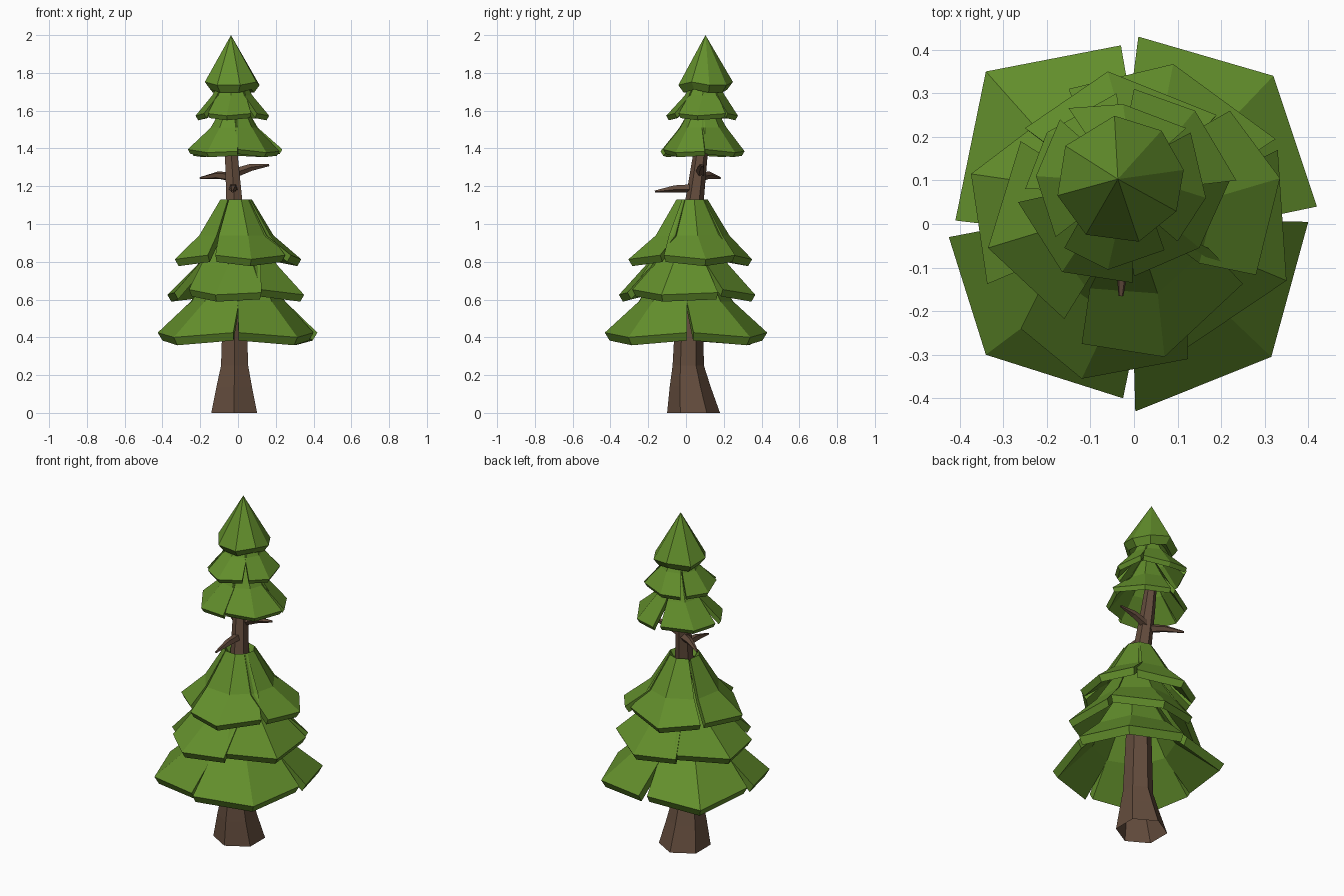
import bpy, bmesh, math
from mathutils import Vector

if "Cube" in bpy.data.objects:
    bpy.data.objects.remove(bpy.data.objects["Cube"])


def material(name, col):
    m = bpy.data.materials.new(name)
    m.diffuse_color = (*col, 1)
    m.use_nodes = True
    m.node_tree.nodes["Principled BSDF"].inputs["Base Color"].default_value = m.diffuse_color
    return m


GREEN = material("pine green", (0.125, 0.275, 0.025))
BROWN = material("bark brown", (0.125, 0.072, 0.046))


def finish(bm, name, mat):
    bmesh.ops.recalc_face_normals(bm, faces=bm.faces)
    me = bpy.data.meshes.new(name)
    bm.to_mesh(me)
    bm.free()
    me.materials.append(mat)
    ob = bpy.data.objects.new(name, me)
    bpy.context.collection.objects.link(ob)
    return ob


def tube(name, stations, sides, mat):
    """Loft regular polygons along stations (centre, radius, axis); the start stays open."""
    bm = bmesh.new()
    rings = []
    for c, r, axis in stations:
        q = Vector((0, 0, 1)).rotation_difference(Vector(axis))
        ring = []
        for i in range(sides):
            a = math.tau * (i / sides - 0.25)
            ring.append(bm.verts.new(Vector(c) + q @ Vector((r * math.cos(a), r * math.sin(a), 0))))
        rings.append(ring)
    for lo, hi in zip(rings, rings[1:]):
        for i in range(sides):
            j = (i + 1) % sides
            bm.faces.new((lo[i], lo[j], hi[j], hi[i]))
    bm.faces.new(rings[-1])
    return finish(bm, name, mat)


def add_panel(bm, centre, rim, rows, thick):
    """One thick bough: three columns wide; rim gives (angle, radius, z) per column."""
    mid_angle = (rim[0][0] + rim[2][0]) / 2

    def grid(dr, dz):
        g = []
        for r, z in rows:
            g.append([(mid_angle + s * 46, r, z) for s in (-1, 0, 1)])
        g.append(rim)
        return [[bm.verts.new((centre[0] + (r - dr) * math.cos(math.radians(a)),
                               centre[1] + (r - dr) * math.sin(math.radians(a)),
                               z + dz)) for a, r, z in line] for line in g]
    out, inn = grid(0, 0), grid(thick * 0.6, -thick)
    n = len(out)
    for k in range(n - 1):
        for c in range(2):
            for g in (out, inn):
                bm.faces.new((g[k][c], g[k][c + 1], g[k + 1][c + 1], g[k + 1][c]))
        for c in (0, 2):
            bm.faces.new((out[k][c], out[k + 1][c], inn[k + 1][c], inn[k][c]))
    for k in (0, n - 1):
        for c in range(2):
            bm.faces.new((out[k][c], out[k][c + 1], inn[k][c + 1], inn[k][c]))


def tier(name, centre, rows, z, panels, thick=0.036, sag=0.02, lift=0.0):
    """Skirt of boughs; each panel is three (x, y) rim points, counter-clockwise."""
    bm = bmesh.new()
    for pts in panels:
        rim, last = [], None
        for s, (x, y) in zip((-1, 0, 1), pts):
            dx, dy = x - centre[0], y - centre[1]
            a = math.degrees(math.atan2(dy, dx))
            while last is not None and a < last:
                a += 360
            last = a
            rim.append((a, math.hypot(dx, dy), z + s * lift - (sag if s == 0 else 0)))
        add_panel(bm, centre, rim, rows, thick)
    finish(bm, name, GREEN)


# Hexagonal trunk with flared foot and slight lean
UP = (0, 0, 1)
tube("trunk", [((-0.02, 0.04, 0), 0.14, UP), ((-0.02, 0.022, 0.14), 0.108, UP),
               ((-0.018, 0.012, 0.25), 0.083, UP), ((-0.018, 0.018, 0.6), 0.07, UP),
               ((-0.018, 0.042, 1.1), 0.05, UP), ((-0.035, 0.075, 1.36), 0.039, UP),
               ((-0.04, 0.09, 1.48), 0.033, UP)], 6, BROWN)

# Bare branches in the gap
for name, pts in {
    "left_branch": [(-0.03, 0.07, 1.25), (-0.11, 0.12, 1.258), (-0.2, 0.18, 1.243)],
    "right_branch": [(-0.03, 0.075, 1.265), (0.07, 0.08, 1.3), (0.165, 0.085, 1.312)],
    "front_branch": [(-0.025, 0.05, 1.19), (-0.025, -0.06, 1.188), (-0.03, -0.165, 1.172)],
}.items():
    p = [Vector(v) for v in pts]
    tube(name, [(p[0], 0.026, p[1] - p[0]), (p[1], 0.02, p[2] - p[0]),
                (p[2], 0.006, p[2] - p[1])], 5, BROWN)

# Lower foliage, three skirts
tier("bottom_skirt", (0, 0), [(0.10, 0.84), (0.25, 0.59)], 0.425,
     [((0.42, 0.04), (0.32, 0.34), (0.01, 0.43)),
      ((-0.03, 0.41), (-0.34, 0.35), (-0.41, 0.008)),
      ((-0.425, -0.03), (-0.34, -0.30), (-0.025, -0.40)),
      ((0.003, -0.43), (0.315, -0.305), (0.40, 0.005))], 0.042, 0.025)
tier("middle_skirt", (-0.005, 0.01), [(0.09, 1.0), (0.225, 0.785)], 0.645,
     [((0.325, 0.195), (0.09, 0.367), (-0.15, 0.31)),
      ((-0.13, 0.30), (-0.374, 0.115), (-0.337, -0.138)),
      ((-0.26, -0.24), (-0.12, -0.355), (0.124, -0.31)),
      ((0.12, -0.285), (0.35, -0.13), (0.33, 0.17))], lift=-0.008)
tier("upper_skirt", (-0.01, 0.03), [(0.085, 1.13), (0.2, 0.94)], 0.835,
     [((0.28, -0.117), (0.335, 0.105), (0.22, 0.26)),
      ((0.19, 0.25), (-0.06, 0.35), (-0.25, 0.22)),
      ((-0.26, 0.19), (-0.335, -0.055), (-0.16, -0.218)),
      ((-0.12, -0.275), (0.07, -0.305), (0.25, -0.137))], sag=0.022)

# Crown foliage, two small skirts
tier("crown_lower_skirt", (-0.02, 0.09), [(0.05, 1.64), (0.125, 1.51)], 1.39,
     [((0.235, 0.10), (0.14, 0.26), (0.0, 0.31)),
      ((-0.04, 0.30), (-0.2, 0.21), (-0.25, 0.08)),
      ((-0.266, 0.05), (-0.165, -0.11), (-0.003, -0.135)),
      ((0.0, -0.12), (0.15, -0.055), (0.22, 0.10))], 0.024, 0.012, -0.005)
tier("crown_middle_skirt", (-0.03, 0.1), [(0.04, 1.8), (0.107, 1.68)], 1.585,
     [((0.10, -0.04), (0.165, 0.06), (0.13, 0.21)),
      ((0.12, 0.22), (-0.025, 0.275), (-0.15, 0.266)),
      ((-0.17, 0.24), (-0.225, 0.11), (-0.18, -0.03)),
      ((-0.16, -0.055), (-0.06, -0.105), (0.07, -0.06))], 0.024, 0.012)

# Pointed tip: eight-sided cone with a tucked-in rim and hollow underside
bm = bmesh.new()
angs = (95, 50, 9, -29, -73, -122, -166, -212)
apex = bm.verts.new((-0.037, 0.103, 2.0))
rings = []
for r, z in ((0.148, 1.74), (0.118, 1.70), (0.05, 1.75)):
    rings.append([bm.verts.new((-0.032 + r * math.cos(math.radians(a)),
                                0.101 + r * math.sin(math.radians(a)),
                                z + (0.012 if i % 3 == 0 else -0.005)))
                  for i, a in enumerate(angs)])
for i in range(8):
    j = (i + 1) % 8
    bm.faces.new((apex, rings[0][i], rings[0][j]))
    for a, b in zip(rings, rings[1:]):
        bm.faces.new((a[i], a[j], b[j], b[i]))
bm.faces.new(rings[-1])
finish(bm, "tree_tip", GREEN)
